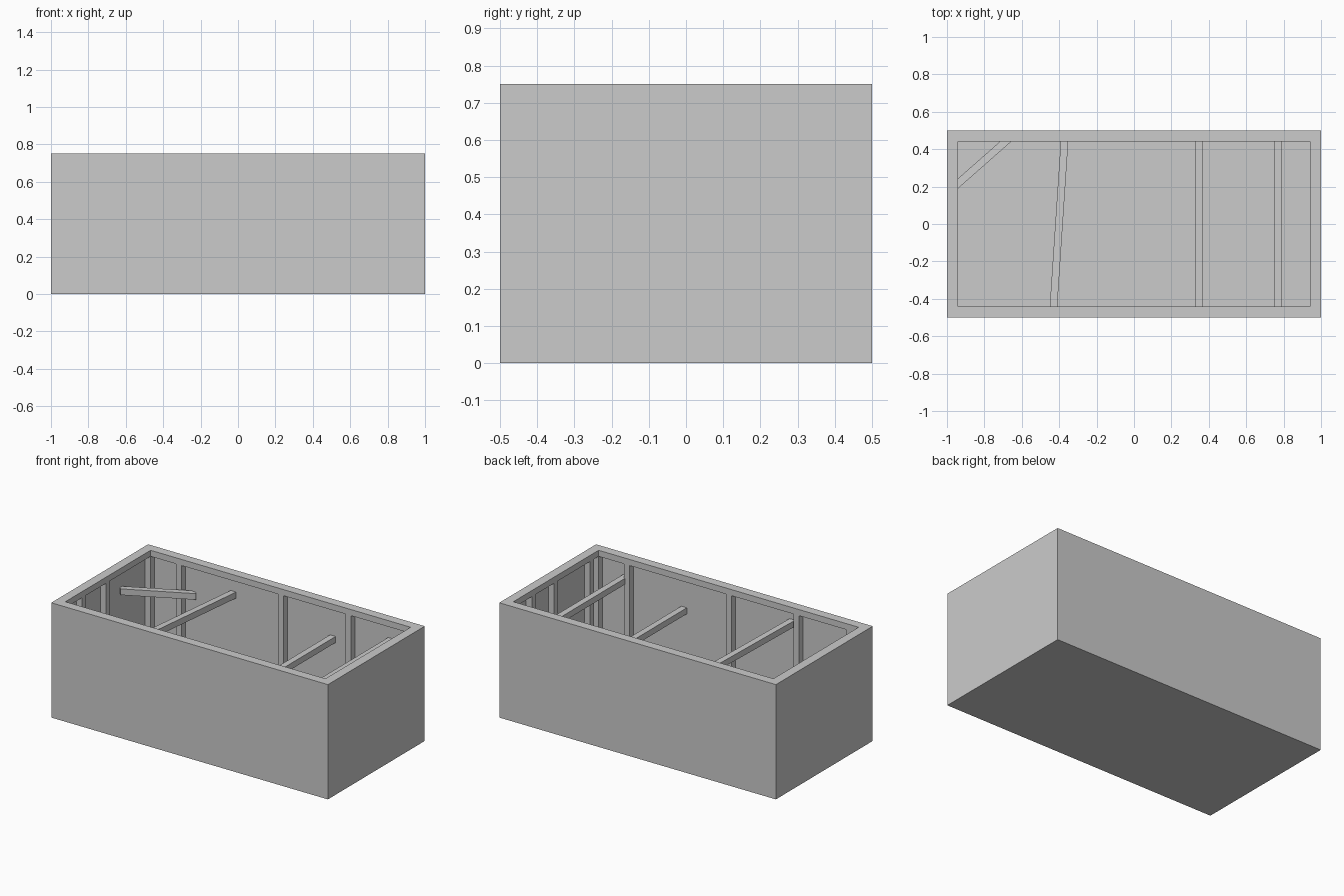
import bpy
from mathutils import Vector

if "Cube" in bpy.data.objects:
    bpy.data.objects.remove(bpy.data.objects["Cube"])

W, D, H = 1.0, 0.5, 0.75      # half width, half depth, height
P, S = 0.02, 0.04             # panel thickness, timber section


def mesh(name, verts, faces):
    me = bpy.data.meshes.new(name)
    me.from_pydata([tuple(v) for v in verts], [], faces)
    ob = bpy.data.objects.new(name, me)
    bpy.context.collection.objects.link(ob)
    return ob


BOX = [(0, 1, 3, 2), (4, 6, 7, 5), (0, 4, 5, 1),
       (2, 3, 7, 6), (0, 2, 6, 4), (1, 5, 7, 3)]


def box(name, x0, x1, y0, y1, z0, z1):
    return mesh(name, [(x, y, z) for x in (x0, x1) for y in (y0, y1) for z in (z0, z1)], BOX)


def ring(name, outer, wall, z0, z1):
    # Rectangular frame with mitred corners
    hx, hy = outer
    corners = [(-1, -1), (1, -1), (1, 1), (-1, 1)]
    v = [(sx * (hx - t), sy * (hy - t), z)
         for z in (z0, z1) for t in (0, wall) for sx, sy in corners]
    f = []
    for i in range(4):
        j = (i + 1) % 4
        f += [(i, j, 8 + j, 8 + i), (4 + j, 4 + i, 12 + i, 12 + j),
              (8 + i, 8 + j, 12 + j, 12 + i), (j, i, 4 + i, 4 + j)]
    return mesh(name, v, f)


def beam(name, a, b):
    # Square timber between two centre points, side faces vertical
    a, b = Vector(a), Vector(b)
    d = (b - a).normalized()
    side = d.cross(Vector((0, 0, 1))).normalized() * S / 2
    up = Vector((0, 0, S / 2))
    return mesh(name, [p + side * -s + up * u for p in (a, b) for s in (-1, 1) for u in (-1, 1)], BOX)


# Outer shell: floor, wall panels and the wide top rim
box("floor", -W, W, -D, D, 0, P)
ring("wall_panels", (W, D), P, P, H - S)
ring("top_rim", (W, D), P + S, H - S, H)
ring("bottom_plate", (W - P, D - P), S, P, P + S)

# Upright studs, hidden below the rim
ix, iy = W - P, D - P
z0, z1 = P + S, H - S


def stud(name, x, y):
    box(name, x - S / 2, x + S / 2, y - S / 2, y + S / 2, z0, z1)


sx, sy = ix - S / 2, iy - S / 2
for x in (-1, 1):
    for y in (-1, 1):
        stud("corner_stud", x * sx, y * sy)
for x in (-0.735, 0, 0.49):
    stud("back_stud", x, sy)
for x in (-0.87, -0.49, 0, 0.735):
    stud("front_stud", x, -sy)
for y in (-0.25, 0):
    stud("left_stud", -sx, y)
for y in (-0.37, 0, 0.23):
    stud("right_stud", sx, y)

# Cross beams spanning the box
beam("right_cross_beam", (0.77, -iy, 0.597), (0.77, iy, 0.597))
beam("middle_cross_beam", (0.35, -iy, 0.502), (0.35, iy, 0.502))
beam("slanted_cross_beam", (-0.433, -iy, 0.63), (-0.369, iy, 0.60))
beam("corner_brace", (-ix, 0.182, 0.575), (-0.642, iy, 0.52))
